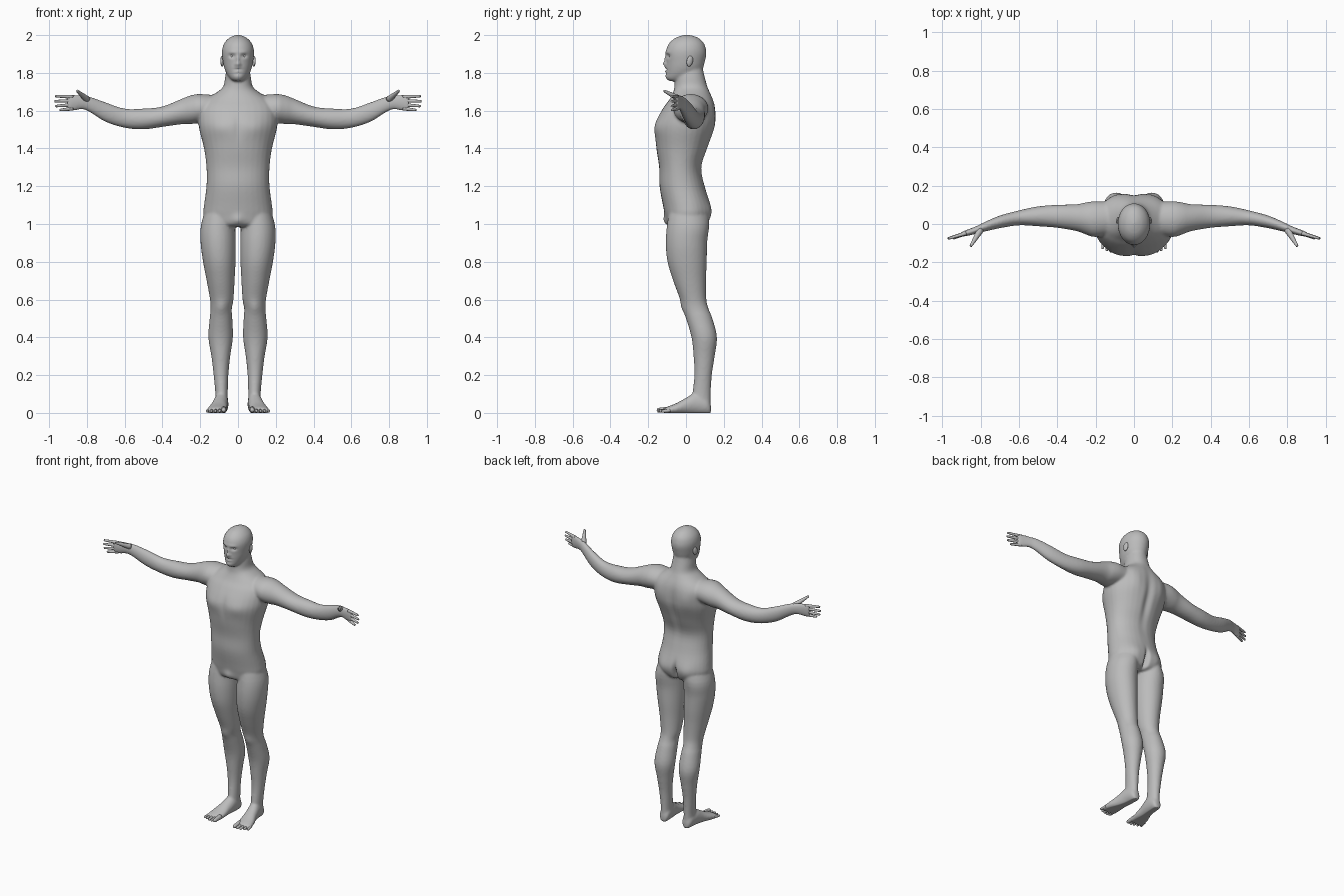
import bpy, bmesh, math
from mathutils import Vector, Matrix

skin = bpy.data.materials.new("grey_skin")
skin.diffuse_color = (0.5, 0.5, 0.5, 1)

ORDER = {'x': lambda t, a, b: (t, a, b),
         'y': lambda t, a, b: (a, t, b),
         'z': lambda t, a, b: (a, b, t)}


def smooth_rings(rings, steps):
    """Catmull-Rom interpolation between cross-sections."""
    out, n = [], len(rings)
    for i in range(n - 1):
        p0, p1, p2, p3 = (rings[min(max(i + k, 0), n - 1)] for k in (-1, 0, 1, 2))
        for s in range(steps):
            u = s / steps
            out.append([0.5 * (2 * b + (c - a) * u + (2 * a - 5 * b + 4 * c - d) * u * u
                               + (3 * b - a - 3 * c + d) * u ** 3)
                        for a, b, c, d in zip(p0, p1, p2, p3)])
    return out + [list(rings[-1])]


def loft(bm, axis, rings, side=1, sides=32, steps=4, power=2.0, matrix=None):
    """Skin oval sections given as (position, low1, high1, low2, high2)."""
    loops = []
    for t, l1, h1, l2, h2 in smooth_rings(rings, steps):
        loop = []
        for k in range(sides):
            w = 2 * math.pi * k / sides
            c, s = math.cos(w), math.sin(w)
            a = (l1 + h1) / 2 + (h1 - l1) / 2 * math.copysign(abs(c) ** (2 / power), c)
            b = (l2 + h2) / 2 + (h2 - l2) / 2 * math.copysign(abs(s) ** (2 / power), s)
            p = Vector(ORDER[axis](t, a, b))
            if matrix:
                p = matrix @ p
            p.x *= side
            loop.append(bm.verts.new(p))
        loops.append(loop)
    for r0, r1 in zip(loops, loops[1:]):
        for k in range(sides):
            j = (k + 1) % sides
            bm.faces.new((r0[k], r0[j], r1[j], r1[k]))
    bm.faces.new(loops[0])
    bm.faces.new(loops[-1])


def digit(bm, base, tip, r0, r1, side):
    """Tapered finger or toe with a rounded end."""
    base, tip = Vector(base), Vector(tip)
    d = tip - base
    n = d.length
    m = Matrix.Translation(base) @ d.to_track_quat('Z', 'Y').to_matrix().to_4x4()
    prof = [(0, r0), (n * 0.5, (r0 + r1) * 0.5), (n - r1, r1), (n - r1 * 0.3, r1 * 0.75), (n, r1 * 0.15)]
    loft(bm, 'z', [(t, -r, r, -r, r) for t, r in prof], side, 12, 3, matrix=m)


def finish(name, bm):
    bmesh.ops.recalc_face_normals(bm, faces=bm.faces)
    me = bpy.data.meshes.new(name)
    bm.to_mesh(me)
    bm.free()
    me.materials.append(skin)
    me.shade_smooth()
    ob = bpy.data.objects.new(name, me)
    bpy.context.collection.objects.link(ob)
    return ob


# ---- body: torso, head, arms, palms, legs and feet fused together
body = bmesh.new()
torso = [(0.985, 0.13, -0.07, 0.08), (1.0, 0.16, -0.10, 0.11), (1.05, 0.183, -0.112, 0.13),
         (1.1, 0.18, -0.122, 0.13), (1.2, 0.167, -0.14, 0.10), (1.3, 0.167, -0.142, 0.083),
         (1.4, 0.18, -0.157, 0.115), (1.5, 0.205, -0.167, 0.15), (1.56, 0.21, -0.152, 0.157),
         (1.62, 0.205, -0.117, 0.154), (1.66, 0.17, -0.087, 0.144), (1.7, 0.108, -0.067, 0.126),
         (1.73, 0.077, -0.061, 0.113), (1.78, 0.068, -0.056, 0.099), (1.82, 0.06, -0.05, 0.09)]
loft(body, 'z', [(z, -w, w, f, b) for z, w, f, b in torso], power=2.15)

head = [(1.757, 0.022, -0.09, -0.03), (1.765, 0.036, -0.10, 0.0), (1.78, 0.05, -0.105, 0.04),
        (1.80, 0.063, -0.105, 0.075), (1.83, 0.074, -0.105, 0.092), (1.86, 0.08, -0.105, 0.1),
        (1.9, 0.085, -0.108, 0.108), (1.93, 0.083, -0.103, 0.105), (1.96, 0.071, -0.087, 0.093),
        (1.985, 0.047, -0.057, 0.066), (1.998, 0.02, -0.022, 0.032), (2.002, 0.005, 0.0, 0.01)]
loft(body, 'z', [(z, -w, w, f, b) for z, w, f, b in head])

# (x, centre y, centre z, half depth, half height)
arm = [(0.10, 0.03, 1.615, 0.08, 0.065), (0.2, 0.025, 1.612, 0.093, 0.076),
       (0.25, 0.029, 1.605, 0.084, 0.076), (0.3, 0.033, 1.595, 0.07, 0.067),
       (0.4, 0.04, 1.568, 0.06, 0.054), (0.5, 0.04, 1.556, 0.052, 0.055),
       (0.6, 0.032, 1.56, 0.039, 0.051), (0.7, 0.011, 1.592, 0.033, 0.052),
       (0.78, -0.015, 1.631, 0.025, 0.042), (0.82, -0.03, 1.643, 0.02, 0.037),
       (0.86, -0.043, 1.643, 0.017, 0.042), (0.89, -0.051, 1.641, 0.014, 0.044),
       (0.905, -0.055, 1.64, 0.01, 0.04)]
# (z, centre x, half width, front, back)
leg = [(1.12, 0.085, 0.07, -0.08, 0.08), (1.0, 0.105, 0.09, -0.10, 0.118),
       (0.9, 0.105, 0.093, -0.107, 0.112), (0.8, 0.099, 0.086, -0.098, 0.11),
       (0.7, 0.092, 0.074, -0.068, 0.106), (0.6, 0.086, 0.062, -0.031, 0.108),
       (0.55, 0.089, 0.056, -0.016, 0.12), (0.5, 0.09, 0.06, 0.0, 0.14),
       (0.4, 0.092, 0.065, 0.029, 0.164), (0.3, 0.091, 0.05, 0.04, 0.152),
       (0.2, 0.09, 0.039, 0.044, 0.137), (0.1, 0.087, 0.033, 0.033, 0.131),
       (0.04, 0.087, 0.034, 0.02, 0.13), (0.015, 0.087, 0.03, 0.03, 0.12)]
# (y, centre x, half width, top)
foot = [(0.132, 0.086, 0.018, 0.045), (0.11, 0.086, 0.034, 0.085), (0.05, 0.09, 0.039, 0.105),
        (0.0, 0.098, 0.042, 0.08), (-0.05, 0.107, 0.051, 0.052), (-0.1, 0.114, 0.054, 0.032),
        (-0.118, 0.116, 0.05, 0.022)]
for s in (1, -1):
    loft(body, 'x', [(x, y - d, y + d, z - h, z + h) for x, y, z, d, h in arm], s)
    loft(body, 'z', [(z, c - w, c + w, f, b) for z, c, w, f, b in leg], s)
    loft(body, 'y', [(y, c - w, c + w, -0.008, t) for y, c, w, t in foot], s)
ob = finish("body", body)

rm = ob.modifiers.new("fuse", 'REMESH')
rm.mode = 'VOXEL'
rm.voxel_size = 0.007
sm = ob.modifiers.new("soften", 'SMOOTH')
sm.factor = 0.5
sm.iterations = 8
dg = bpy.context.evaluated_depsgraph_get()
fused = bpy.data.meshes.new_from_object(ob.evaluated_get(dg))
ob.modifiers.clear()
ob.data = fused

# ---- sculpted details: (centre, falloff radii, push along y), mirrored when off-centre
pushes = [
    ((0.032, -0.1, 1.89), (0.017, 0.04, 0.010), 0.012),     # eye sockets
    ((0.03, -0.1, 1.909), (0.024, 0.03, 0.009), -0.004),    # brows
    ((0, -0.105, 1.848), (0.010, 0.03, 0.013), -0.020),     # nose tip
    ((0, -0.105, 1.875), (0.008, 0.03, 0.016), -0.009),     # nose bridge
    ((0.013, -0.1, 1.843), (0.007, 0.03, 0.007), -0.006),   # nostrils
    ((0, -0.105, 1.828), (0.02, 0.03, 0.006), -0.006),      # upper lip
    ((0, -0.105, 1.808), (0.018, 0.03, 0.006), -0.006),     # lower lip
    ((0, -0.105, 1.818), (0.022, 0.03, 0.004), 0.006),      # mouth
    ((0, -0.1, 1.78), (0.022, 0.03, 0.012), -0.005),        # chin
    ((0, 0.14, 1.45), (0.025, 0.08, 0.17), -0.014),         # spine
    ((0.1, 0.13, 1.57), (0.05, 0.06, 0.07), 0.009),         # shoulder blades
    ((0, -0.16, 1.51), (0.018, 0.06, 0.07), 0.006),         # breastbone
    ((0.09, -0.14, 1.51), (0.06, 0.06, 0.045), -0.007),     # chest
    ((0.085, 0.11, 1.05), (0.05, 0.06, 0.06), 0.012),       # buttocks
    ((0, 0.12, 1.03), (0.013, 0.08, 0.06), -0.035),         # cleft
    ((0, -0.1, 1.02), (0.03, 0.05, 0.03), -0.012),          # groin
    ((0.088, -0.02, 0.56), (0.03, 0.05, 0.035), -0.006),    # kneecaps
]
pushes += [((-c[0], c[1], c[2]), r, p) for c, r, p in pushes if c[0]]
for v in fused.vertices:
    x, y, z = v.co
    dy = 0
    for c, r, p in pushes:
        if abs(z - c[2]) < 3 * r[2] and abs(x - c[0]) < 3 * r[0]:
            q = ((x - c[0]) / r[0]) ** 2 + ((y - c[1]) / r[1]) ** 2 + ((z - c[2]) / r[2]) ** 2
            dy += p * math.exp(-q)
    v.co = (x, y + dy, max(z, 0))        # flat soles
fused.shade_smooth()

# ---- fingers, thumbs, toes, ears and eyes
finger_z = [(1.673, 1.677, 0.968), (1.652, 1.65, 0.972), (1.631, 1.624, 0.968), (1.611, 1.603, 0.945)]
for s, label in ((1, "left"), (-1, "right")):
    bm = bmesh.new()
    for z0, z1, x1 in finger_z:
        digit(bm, (0.875, -0.048, z0), (x1, -0.076, z1), 0.0105, 0.0065, s)
    digit(bm, (0.80, -0.03, 1.66), (0.853, -0.118, 1.706), 0.018, 0.007, s)
    finish(label + "_fingers", bm)

    bm = bmesh.new()
    for i in range(5):
        r = 0.014 if i == 0 else 0.0105 - 0.0005 * i
        digit(bm, (0.076 + 0.02 * i, -0.085, r + 0.004),
              (0.075 + 0.0225 * i, -0.155 + 0.0015 * i * i, r), r * 1.1, r * 0.85, s)
    finish(label + "_toes", bm)

    bm = bmesh.new()
    m = (Matrix.Translation((s * 0.084, 0.02, 1.862)) @ Matrix.Rotation(-0.2, 4, 'X')
         @ Matrix.Rotation(s * 0.3, 4, 'Z') @ Matrix.Diagonal((0.009, 0.017, 0.029, 1)))
    bmesh.ops.create_uvsphere(bm, u_segments=20, v_segments=12, radius=1, matrix=m)
    finish(label + "_ear", bm)

    bm = bmesh.new()
    bmesh.ops.create_uvsphere(bm, u_segments=16, v_segments=10, radius=0.011,
                              matrix=Matrix.Translation((s * 0.032, -0.079, 1.89)))
    finish(label + "_eye", bm)
